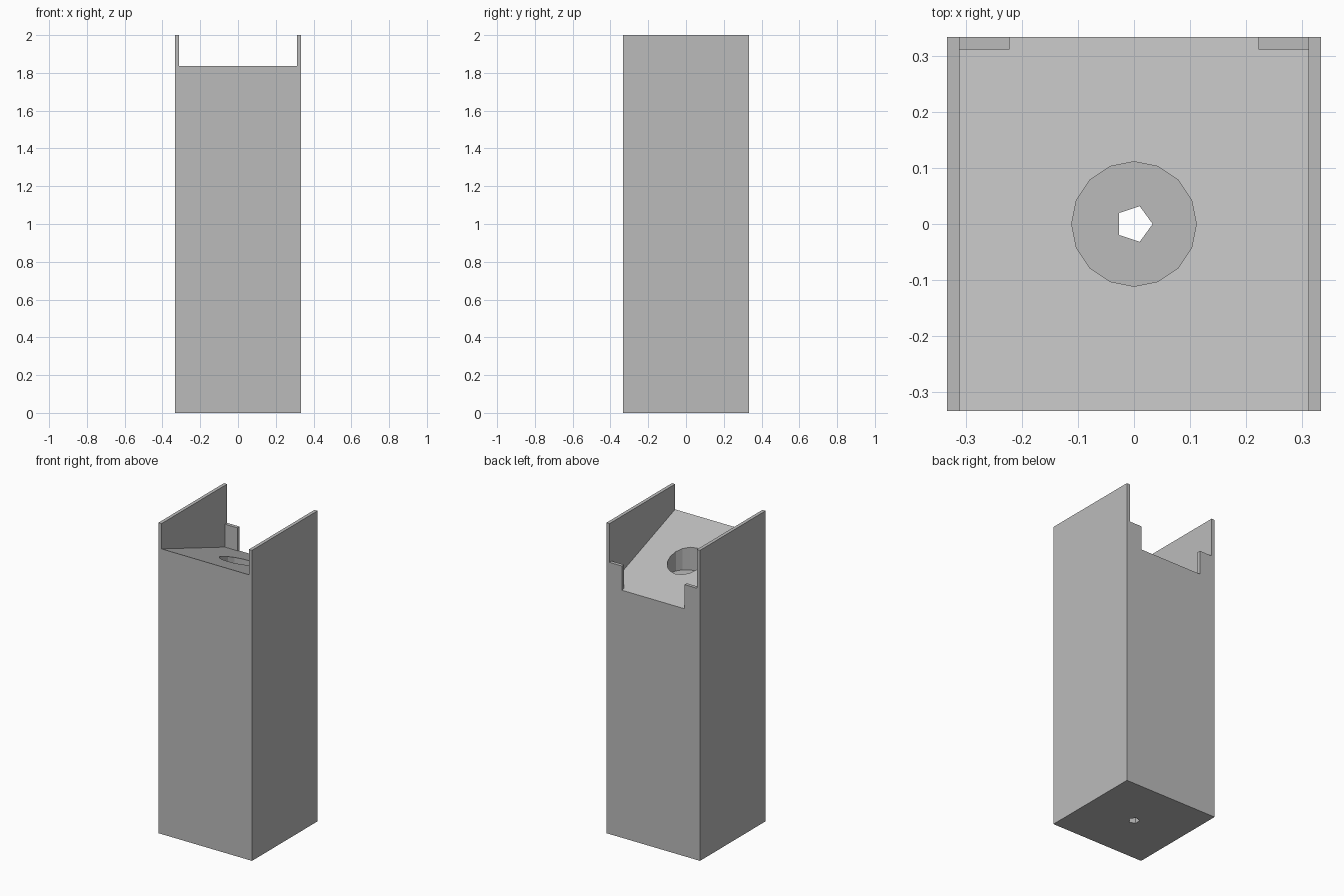
import bpy
import bmesh
from math import cos, sin, pi, tan, radians

cube = bpy.data.objects.get("Cube")
if cube:
    bpy.data.objects.remove(cube, do_unlink=True)

HALF = 1 / 3            # half width of the post
WALL = 0.0222           # thickness of cheeks and tabs
FRONT_Z = 1.837
BACK_Z = FRONT_Z - 2 * HALF * tan(radians(20))
BORE_FLOOR = 1.607
INNER = HALF - WALL

grey = bpy.data.materials.new("plain grey")
grey.use_nodes = True
colour = (0.5, 0.5, 0.5, 1)
grey.diffuse_color = colour
grey.node_tree.nodes["Principled BSDF"].inputs["Base Color"].default_value = colour


def prism(name, outline, offset):
    """Extrude a closed outline along an offset into a solid."""
    bm = bmesh.new()
    face = bm.faces.new([bm.verts.new(p) for p in outline])
    made = bmesh.ops.extrude_face_region(bm, geom=[face])["geom"]
    verts = [v for v in made if isinstance(v, bmesh.types.BMVert)]
    bmesh.ops.translate(bm, verts=verts, vec=offset)
    bmesh.ops.recalc_face_normals(bm, faces=bm.faces)
    mesh = bpy.data.meshes.new(name)
    bm.to_mesh(mesh)
    bm.free()
    mesh.materials.append(grey)
    obj = bpy.data.objects.new(name, mesh)
    bpy.context.collection.objects.link(obj)
    return obj


def combine(target, tool, operation):
    mod = target.modifiers.new(tool.name, 'BOOLEAN')
    mod.operation = operation
    mod.solver = 'EXACT'
    mod.object = tool
    tool.hide_render = True
    bpy.context.view_layer.objects.active = target
    bpy.ops.object.modifier_apply(modifier=mod.name)
    bpy.data.objects.remove(tool, do_unlink=True)


def bore(name, radius, sides, bottom):
    ring = [(radius * cos(2 * pi * i / sides), radius * sin(2 * pi * i / sides), bottom)
            for i in range(sides)]
    return prism(name, ring, (0, 0, 2.2 - bottom))


# Full-height square post
post = prism("post", [(-HALF, -HALF, 0), (HALF, -HALF, 0),
                      (HALF, HALF, 0), (-HALF, HALF, 0)], (0, 0, 2))

# Sloped channel between the side cheeks, extended past front and back
slope = (BACK_Z - FRONT_Z) / (2 * HALF)


def slope_z(y):
    return FRONT_Z + slope * (y + HALF)


# The back stop plate stays behind the main channel, then is notched
far = -HALF - 0.1
combine(post, prism("channel_cutter", [(-INNER, far, slope_z(far)), (-INNER, INNER, slope_z(INNER)),
                                       (-INNER, INNER, 2.2), (-INNER, far, 2.2)],
                    (2 * INNER, 0, 0)), 'DIFFERENCE')


def back_cutter(name, half_width, z_in, z_out):
    y0, y1 = INNER - 0.01, HALF + 0.1
    return prism(name, [(-half_width, y0, z_in), (-half_width, y1, z_out),
                        (-half_width, y1, 2.2), (-half_width, y0, 2.2)],
                 (2 * half_width, 0, 0))


# Tabs left standing at both back corners
combine(post, back_cutter("tab_top_cutter", INNER, 1.75, 1.75), 'DIFFERENCE')
combine(post, back_cutter("tab_gap_cutter", INNER - 0.0889,
                          slope_z(INNER - 0.01), slope_z(HALF + 0.1)), 'DIFFERENCE')

# Wide flat-bottomed bore, and narrow hole through the whole post
combine(post, bore("bore_cutter", 0.1111, 16, BORE_FLOOR), 'DIFFERENCE')
combine(post, bore("hole_cutter", 0.0333, 5, -0.2), 'DIFFERENCE')
